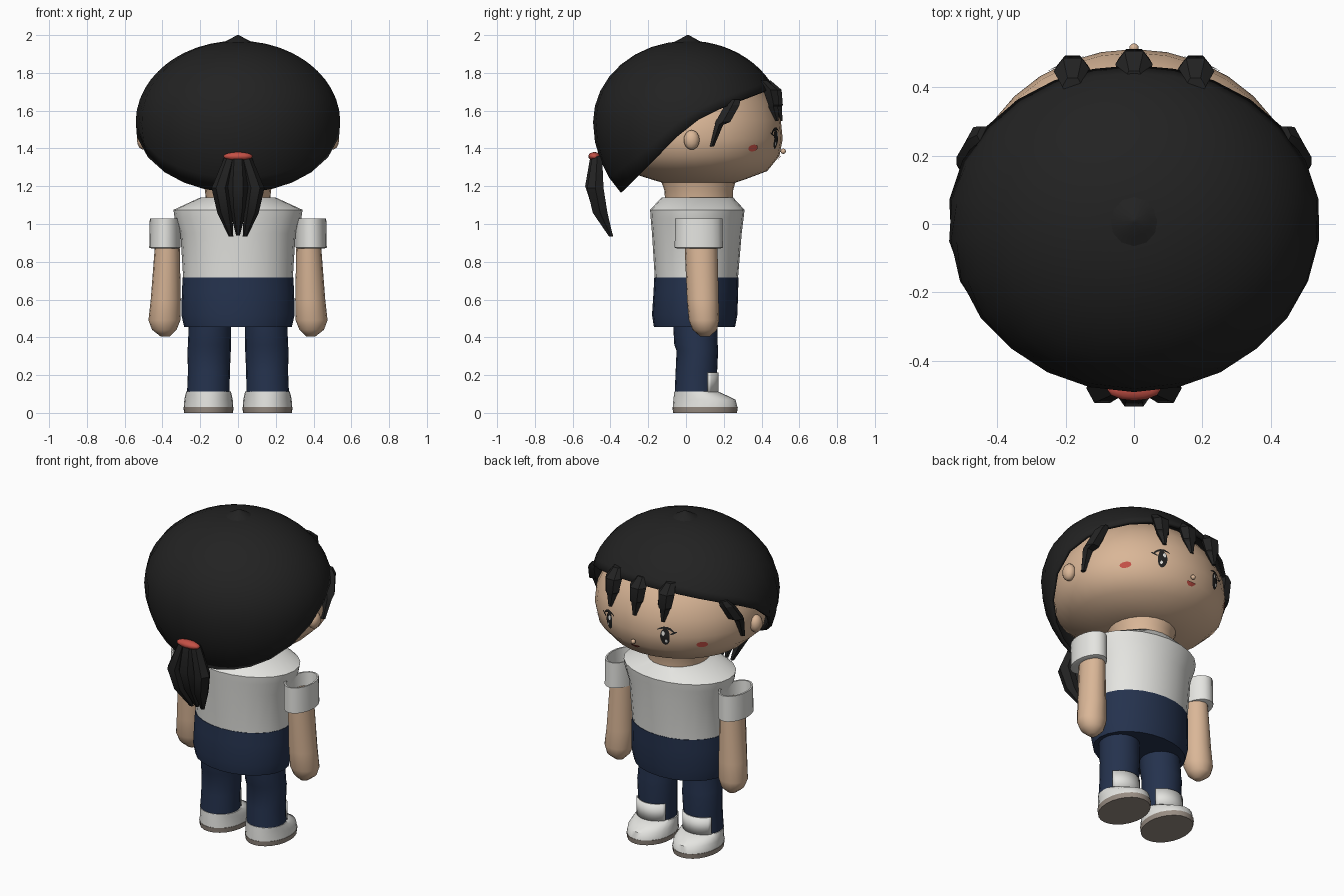
import bpy, bmesh
from math import sin, cos, pi, radians
from mathutils import Vector
from mathutils.bvhtree import BVHTree

if "Cube" in bpy.data.objects:
    bpy.data.objects.remove(bpy.data.objects["Cube"])


def material(name, rgb):
    m = bpy.data.materials.new(name)
    m.use_nodes = True
    m.diffuse_color = (*rgb, 1)
    m.node_tree.nodes["Principled BSDF"].inputs["Base Color"].default_value = (*rgb, 1)
    return m


HAIR = material("black hair", (.016, .016, .016))
SKIN = material("warm skin", (.70, .47, .31))
WHITE = material("soft white", (.78, .78, .75))
NAVY = material("navy cloth", (.018, .032, .075))
RED = material("coral red", (.55, .08, .06))
SOLE = material("grey brown sole", (.32, .27, .23))


def finish(name, bm, mat, mirror=False, smooth=40):
    bmesh.ops.recalc_face_normals(bm, faces=bm.faces)
    me = bpy.data.meshes.new(name)
    bm.to_mesh(me)
    bm.free()
    ob = bpy.data.objects.new(name, me)
    bpy.context.collection.objects.link(ob)
    me.materials.append(mat)
    bpy.ops.object.select_all(action='DESELECT')
    ob.select_set(True)
    bpy.context.view_layer.objects.active = ob
    bpy.ops.object.shade_smooth_by_angle(angle=radians(smooth))
    if mirror:
        ob.modifiers.new("Mirror", 'MIRROR')
    return ob


def skin_rings(bm, rings):
    for a, b in zip(rings, rings[1:]):
        n = len(a)
        for i in range(n):
            j = (i + 1) % n
            bm.faces.new((a[i], a[j], b[j], b[i]))


def loft(name, sections, mat, n=20, mirror=False, smooth=40):
    """Stack horizontal ellipses given as (z, x0, x1, y0, y1)."""
    bm = bmesh.new()
    rings = []
    for z, x0, x1, y0, y1 in sections:
        rings.append([bm.verts.new(((x0 + x1) / 2 + (x1 - x0) / 2 * cos(2 * pi * i / n),
                                    (y0 + y1) / 2 + (y1 - y0) / 2 * sin(2 * pi * i / n), z))
                      for i in range(n)])
    skin_rings(bm, rings)
    bm.faces.new(rings[0])
    bm.faces.new(rings[-1])
    return finish(name, bm, mat, mirror, smooth)


def round_loft(name, sections, mat, **kw):
    """Sections centred on x = 0, given as (z, half width, y0, y1)."""
    return loft(name, [(z, -r, r, a, b) for z, r, a, b in sections], mat, **kw)


def ball(name, centre, size, mat, mirror=False):
    bm = bmesh.new()
    bmesh.ops.create_uvsphere(bm, u_segments=12, v_segments=8, radius=1)
    bmesh.ops.scale(bm, vec=size, verts=bm.verts)
    bmesh.ops.translate(bm, vec=centre, verts=bm.verts)
    return finish(name, bm, mat, mirror, 60)


# Head with a flat jaw, and the neck
head = round_loft("head", [
    (1.215, .17, -.11, .25), (1.235, .26, -.18, .31), (1.28, .39, -.32, .43),
    (1.36, .475, -.41, .495), (1.45, .495, -.43, .512), (1.55, .485, -.43, .502),
    (1.65, .44, -.4, .455), (1.75, .36, -.33, .37), (1.85, .2, -.2, .2)],
    SKIN, n=32, smooth=60)
round_loft("neck", [(1.12, .17, -.11, .25), (1.18, .175, -.115, .25),
                    (1.25, .2, -.14, .27)], SKIN, n=24)
ball("ear", (.5, .03, 1.445), (.035, .042, .052), SKIN, True)
ball("nose", (0, .515, 1.385), (.014, .014, .014), SKIN)


# Hair cap: an ellipsoid trimmed along a slanted hem
HEM = [(-.6, .93), (-.35, 1.16), (-.15, 1.36), (.02, 1.53), (.2, 1.62), (.42, 1.705), (.6, 1.77)]


def hem_height(y):
    for (a, za), (b, zb) in zip(HEM, HEM[1:]):
        if y <= b:
            return za + (zb - za) * (y - a) / (b - a)


def cap_point(theta, phi):
    tall = .43 if phi < pi / 2 else .53
    return Vector((.545 * sin(phi) * cos(theta), .01 + .502 * sin(phi) * sin(theta),
                   1.54 + tall * cos(phi)))


bm = bmesh.new()
columns, rows = 26, 12
rings = [[] for _ in range(rows)]
for i in range(columns):
    theta = 2 * pi * i / columns + pi / 2
    low, high = .3, 3.0
    for _ in range(30):
        mid = (low + high) / 2
        p = cap_point(theta, mid)
        if p.z > hem_height(p.y):
            low = mid
        else:
            high = mid
    for k in range(rows):
        rings[k].append(bm.verts.new(cap_point(theta, low * (k + 1) / rows)))
skin_rings(bm, rings)
bm.faces.new(rings[0])
cap = finish("hair_cap", bm, HAIR, smooth=50)
shell = cap.modifiers.new("Thickness", 'SOLIDIFY')
shell.thickness = .02
shell.offset = -1
round_loft("crown_tip", [(1.95, .1, -.09, .11), (1.975, .05, -.04, .06),
                         (2.0, .005, .005, .015)], HAIR, n=12)

# Fringe clumps, side locks and ponytail
def clump(name, x, y, mirror):
    loft(name, [(1.76, x - .03, x + .03, y - .09, y - .03), (1.71, x - .055, x + .055, y - .06, y + .03),
                (1.63, x - .045, x + .045, y - .03, y + .035), (1.62, x - .035, x + .035, y - .03, y + .03),
                (1.545, x - .012, x + .012, y + .01, y + .03)], HAIR, 6, mirror, 30)


clump("middle_fringe", 0, .482, False)
clump("side_fringe", .18, .462, True)
loft("side_lock", [(1.66, .41, .46, .23, .29), (1.63, .41, .49, .2, .29), (1.54, .43, .52, .15, .24),
                   (1.525, .45, .52, .15, .2), (1.41, .47, .5, .125, .15)], HAIR, 6, True, 30)
loft("outer_tail", [(1.36, .01, .07, -.5, -.44), (1.19, .045, .14, -.53, -.43),
                    (1.06, .03, .11, -.5, -.41), (.935, .025, .05, -.41, -.385)], HAIR, 6, True, 30)
round_loft("middle_tail", [(1.36, .04, -.51, -.45), (1.2, .055, -.54, -.45),
                           (1.08, .045, -.5, -.42), (.94, .01, -.41, -.385)], HAIR, n=6, smooth=30)
ball("hair_tie", (0, -.485, 1.358), (.078, .032, .023), RED)

# Face details laid onto the head
bm = bmesh.new()
bm.from_mesh(head.data)
surface = BVHTree.FromBMesh(bm)
bm.free()


def decal(name, x, z, w, h, mat, bend=0, tilt=0, lift=.005, mirror=True):
    bm = bmesh.new()

    def place(u, v):
        v += bend * u * u
        px, pz = x + u * cos(tilt) - v * sin(tilt), z + u * sin(tilt) + v * cos(tilt)
        hit, normal, _, _ = surface.ray_cast(Vector((px, 2, pz)), Vector((0, -1, 0)))
        return bm.verts.new(hit + Vector((0, lift, 0)))

    n = 16
    rings = [[place(w * s * cos(2 * pi * i / n), h * s * sin(2 * pi * i / n)) for i in range(n)]
             for s in (.15, .6, 1)]
    skin_rings(bm, rings)
    bm.faces.new(rings[0])
    ob = finish(name, bm, mat, mirror, 60)
    if sum(f.normal.y for f in ob.data.polygons) < 0:
        ob.data.flip_normals()


decal("eye", .19, 1.45, .026, .052, HAIR)
decal("eye_shine", .183, 1.472, .009, .014, WHITE, lift=.009)
decal("lower_eye_shine", .198, 1.425, .007, .01, WHITE, lift=.009)
decal("upper_lash", .2, 1.505, .05, .007, HAIR, bend=-10, tilt=-.2, lift=.007)
decal("corner_lash", .235, 1.475, .02, .005, HAIR, tilt=.5, lift=.007)
decal("cheek", .36, 1.402, .022, .018, RED, lift=.008)
decal("mouth", 0, 1.35, .03, .01, RED, bend=8, mirror=False, lift=.008)

# Shirt and shorts
round_loft("shirt", [(.71, .29, -.165, .275), (.95, .305, -.18, .295), (1.03, .335, -.187, .305),
                     (1.075, .342, -.19, .31), (1.14, .2, -.13, .25)], WHITE, n=24)
round_loft("shorts", [(.455, .285, -.17, .26), (.52, .3, -.18, .272), (.64, .297, -.172, .276),
                      (.716, .293, -.168, .278)], NAVY, n=24)

# Arms and open cuffed sleeves
loft("arm", [(.405, .36, .41, .075, .125), (.44, .325, .455, .035, .165), (.49, .305, .474, .015, .175),
             (.6, .303, .462, .005, .173), (.95, .31, .435, -.01, .165)], SKIN, 16, True, 50)
loft("sleeve", [(.87, .32, .455, -.045, .18), (.875, .305, .47, -.06, .195), (1.03, .305, .467, -.058, .193),
                (1.03, .315, .457, -.048, .183), (.94, .32, .452, -.043, .178)], WHITE, 20, True)

# Legs, shoe tongues and shoes
loft("leg", [(.1, .045, .27, -.06, .165), (.22, .043, .265, -.055, .165), (.33, .038, .268, -.05, .17),
             (.36, .038, .265, -.062, .168), (.5, .035, .26, -.07, .165)], NAVY, 20, True)

bm = bmesh.new()
rows = [[bm.verts.new((.157 + .118 * sin(a / 6), .054 + .118 * cos(a / 6), z)) for a in range(-6, 7)]
        for z in (.1, .215)]
for i in range(len(rows[0]) - 1):
    bm.faces.new((rows[0][i], rows[0][i + 1], rows[1][i + 1], rows[1][i]))
tongue = finish("shoe_tongue", bm, WHITE, True)
tongue.modifiers.new("Thickness", 'SOLIDIFY').thickness = .008

loft("shoe", [(.03, .025, .287, -.07, .272), (.07, .028, .284, -.067, .262), (.095, .033, .279, -.064, .21),
              (.112, .038, .274, -.062, .172)], WHITE, 24, True, 50)
loft("sole", [(0, .027, .285, -.068, .27), (.03, .023, .289, -.072, .274)], SOLE, 24, True)
